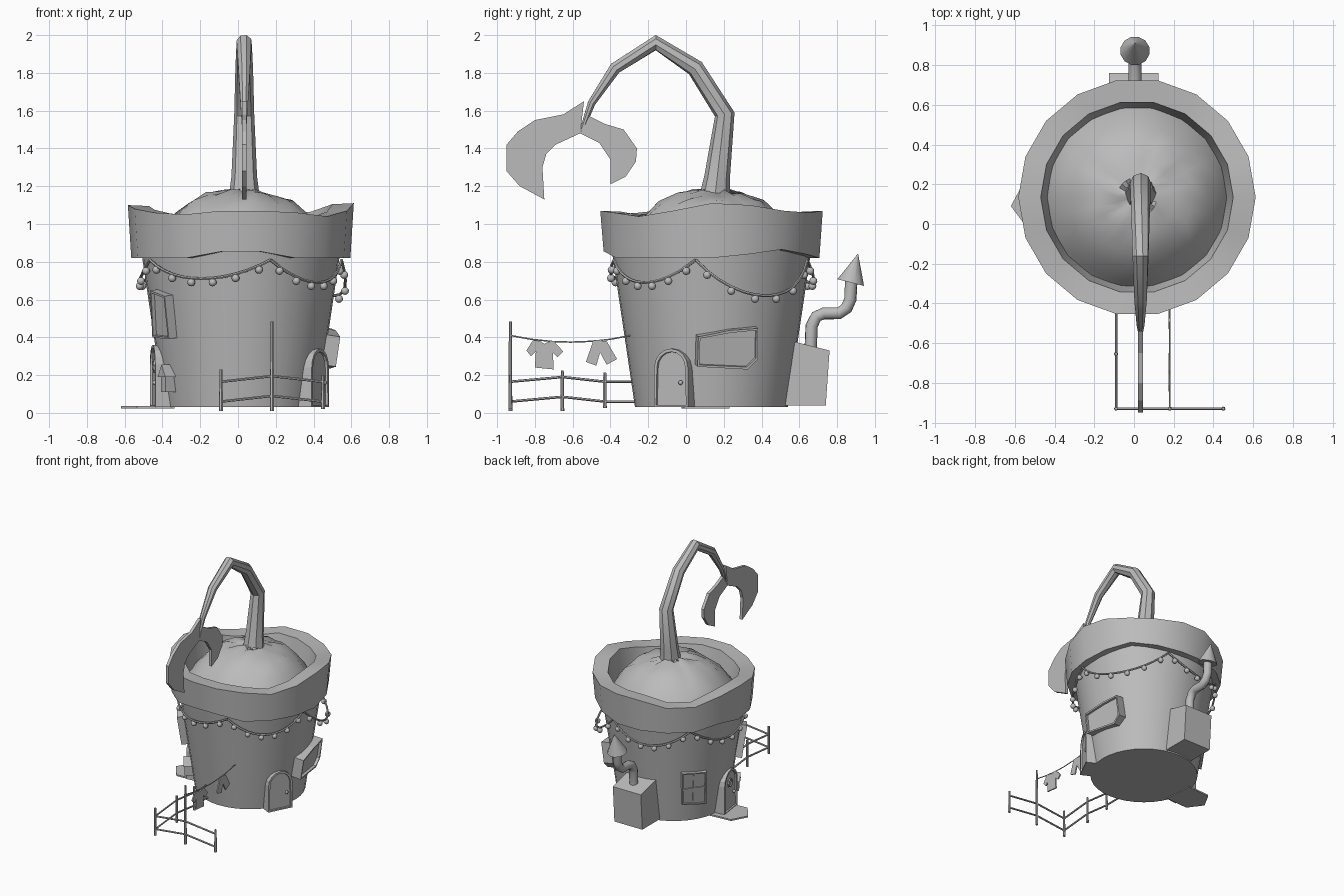
import bpy, bmesh, math, random
from math import sin, cos, pi, radians
from mathutils import Matrix, Vector

if "Cube" in bpy.data.objects:
    bpy.data.objects.remove(bpy.data.objects["Cube"])
random.seed(4)
CX, CY = 0.015, 0.135          # pot axis
SLOPE = 0.15                   # outward lean of the pot wall

clay = bpy.data.materials.new("plain grey")
clay.use_nodes = True
GREY = (0.5, 0.5, 0.5, 1)
clay.diffuse_color = GREY
clay.node_tree.nodes["Principled BSDF"].inputs["Base Color"].default_value = GREY


def finish(name, bm, smooth=None):
    bmesh.ops.recalc_face_normals(bm, faces=bm.faces)
    me = bpy.data.meshes.new(name)
    bm.to_mesh(me)
    bm.free()
    me.materials.append(clay)
    if smooth:
        me.shade_smooth()
        me.set_sharp_from_angle(angle=radians(smooth))
    ob = bpy.data.objects.new(name, me)
    bpy.context.collection.objects.link(ob)
    return ob


def loft(name, rings, smooth=None, caps=True, wrap=False):
    """Skin a list of closed rings of points."""
    bm = bmesh.new()
    vs = [[bm.verts.new(p) for p in ring] for ring in rings]
    n = len(vs[0])
    pairs = list(zip(vs, vs[1:])) + ([(vs[-1], vs[0])] if wrap else [])
    for a, b in pairs:
        for i in range(n):
            bm.faces.new((a[i], a[(i + 1) % n], b[(i + 1) % n], b[i]))
    if caps and not wrap:
        bm.faces.new(vs[0])
        bm.faces.new(vs[-1])
    return finish(name, bm, smooth)


def tube(name, pts, radii, sides=6, smooth=40):
    """Sweep a round section along a path."""
    pts = [Vector(p) for p in pts]
    if not isinstance(radii, (list, tuple)):
        radii = [radii] * len(pts)
    rings, side = [], None
    for i, p in enumerate(pts):
        t = (pts[min(i + 1, len(pts) - 1)] - pts[max(i - 1, 0)]).normalized()
        if side is None:
            side = t.orthogonal()
        side = (side - t * side.dot(t)).normalized()
        up = t.cross(side)
        rings.append([p + (side * cos(a) + up * sin(a)) * radii[i]
                      for a in (2 * pi * k / sides for k in range(sides))])
    return loft(name, rings, smooth)


def ring(r, z, n):
    return [(CX + r * cos(2 * pi * i / n), CY + r * sin(2 * pi * i / n), z) for i in range(n)]


def on_wall(az, dist, z, lean=0.0):
    """Frame on the wall: x along it, y up, z outward."""
    a = radians(az)
    m = Matrix(((-sin(a), 0, cos(a), CX + dist * cos(a)),
                (cos(a), 0, sin(a), CY + dist * sin(a)),
                (0, 1, 0, z), (0, 0, 0, 1)))
    return m @ Matrix.Rotation(lean, 4, 'X')


def plate(name, outline, back, front, m, frame=0, recess=0.015):
    """Extruded outline, with a raised frame if wanted."""
    bm = bmesh.new()
    f = bm.faces.new([bm.verts.new((x, y, front)) for x, y in outline])
    low = bmesh.ops.extrude_face_region(bm, geom=[f])["geom"]
    for v in low:
        if isinstance(v, bmesh.types.BMVert):
            v.co.z = back
    bmesh.ops.recalc_face_normals(bm, faces=bm.faces)
    top = [f for f in bm.faces if all(abs(v.co.z - front) < 1e-5 for v in f.verts)]
    if frame:
        bmesh.ops.inset_region(bm, faces=top, thickness=frame)
        bmesh.ops.inset_region(bm, faces=top, thickness=0.002, depth=-recess)
    bm.transform(m)
    return finish(name, bm)


def ball(name, p, r):
    bm = bmesh.new()
    bmesh.ops.create_uvsphere(bm, u_segments=8, v_segments=6, radius=r,
                              matrix=Matrix.Translation(p))
    return finish(name, bm, 60)


# Pot body and uneven rim
loft("pot_body", [ring(0.405, 0.03, 36), ring(0.53, 0.875, 36)], 30)
tops = [1.11, 1.10, 1.07, 1.06, 1.07, 1.07, 1.03, 1.03, 1.08,
        1.10, 1.08, 1.06, 1.05, 1.07, 1.07, 1.06, 1.04, 1.07]
raised = {2: 0.865, 1: 0.84, 3: 0.84, 13: 0.855, 14: 0.855, 8: 0.85}
N = len(tops)
lows = [raised.get(i, 0.82) for i in range(N)]


def rim_ring(r, zs):
    return [(x, y, z) for (x, y, _), z in zip(ring(r, 0, N), zs)]


loft("pot_rim", [rim_ring(0.5, lows), rim_ring(0.58, lows), rim_ring(0.598, tops),
                 rim_ring(0.485, [z - 0.005 for z in tops]),
                 rim_ring(0.45, [0.9] * N)], 28, wrap=True)

# Lumpy soil mound
soil = []
for r in (0.46, 0.43, 0.36, 0.28, 0.19, 0.1, 0.03):
    soil.append([(x, y, z + random.uniform(-0.014, 0.014)) for x, y, z in
                 ring(r, 0.955 + 0.22 * (1 - (r / 0.43) ** 3), 26)])
loft("soil", soil, 35)

# Arching stem
stem = [(0.15, 1.12, 0.085), (0.165, 1.25, 0.068), (0.205, 1.58, 0.053), (0.05, 1.825, 0.047),
        (-0.16, 1.96, 0.042), (-0.375, 1.825, 0.034), (-0.5, 1.64, 0.022), (-0.55, 1.5, 0.012)]
tube("stem", [(0.033, y, z) for y, z, r in stem], [r for y, z, r in stem], 8, 35)

# Two leaf lobes at the stem tip, lying in the side plane
side_plane = Matrix(((0, 0, 1, 0.033), (1, 0, 0, 0), (0, 1, 0, 0), (0, 0, 0, 1)))
plate("large_leaf", [(-.54, 1.65), (-.65, 1.58), (-.8, 1.55), (-.89, 1.49), (-.95, 1.42),
                     (-.95, 1.28), (-.88, 1.2), (-.75, 1.13), (-.76, 1.3), (-.74, 1.37),
                     (-.69, 1.42), (-.56, 1.48)], -0.012, 0.012, side_plane)
plate("small_leaf", [(-.56, 1.48), (-.46, 1.43), (-.4, 1.34), (-.4, 1.21), (-.32, 1.25),
                     (-.265, 1.33), (-.26, 1.4), (-.33, 1.5), (-.43, 1.53), (-.53, 1.58)],
      -0.012, 0.012, side_plane)

# Garland swags with small balls
swags = [(-153, -73, 0.10, 0.53), (-73, -9, 0.12, 0.54), (-9, 70, 0.19, 0.57),
         (70, 138, 0.12, 0.54), (138, 207, 0.12, 0.535)]
for k, (a0, a1, sag, r) in enumerate(swags):
    def hang(t):
        a = radians(a0 + (a1 - a0) * t)
        rr = 0.54 + (r - 0.54) * sin(pi * t)
        return Vector((CX + rr * cos(a), CY + rr * sin(a), 0.81 - sag * 4 * t * (1 - t)))
    tube(f"garland_cord_{k}", [hang(i / 12) for i in range(13)], 0.008)
    for i in range(6):
        ball(f"garland_ball_{k}_{i}", hang((i + 0.5) / 6) - Vector((0, 0, 0.022)), 0.021)


# Arched doors
def arch(w, h):
    return [(-w, 0), (w, 0)] + [(w * cos(i * pi / 8), h - w + w * sin(i * pi / 8))
                                for i in range(9)]


for name, az, w, h in (("side_door", -27, 0.1, 0.31), ("porch_door", 188, 0.105, 0.33)):
    m = on_wall(az, 0.4, 0.03)
    plate(name, arch(w, h), -0.1, 0.072, m, 0.016, 0.012)
    ball(name + "_knob", m @ Vector((0.055, 0.13, 0.068)), 0.012)
plate("porch_door_window", [(0.035 * cos(i * pi / 4), 0.22 + 0.035 * sin(i * pi / 4))
                            for i in range(8)], 0.05, 0.07, on_wall(188, 0.4, 0.03), 0.008, 0.008)

# Porch slab and lantern beside the door
porch = Matrix.Translation((CX, CY, 0.03)) @ Matrix.Rotation(radians(184), 4, 'Z')
plate("porch_slab", [(.36, -.12), (.56, -.12), (.637, 0), (.56, .12), (.36, .12)], -0.006, 0.006, porch)
lantern = on_wall(211, 0.45, 0.11)
plate("lantern_body", [(-.022, 0), (.022, 0), (.022, .085), (-.022, .085)], -0.05, 0.03, lantern)
plate("lantern_roof", [(-.04, .08), (.04, .08), (0, .145)], -0.05, 0.04, lantern)

# Crooked windows
lean = math.atan(SLOPE)
plate("side_window", [(-.16, -.1), (.11, -.115), (.165, -.06), (.16, .105), (.01, .095), (-.16, .06)],
      -0.06, 0.045, on_wall(10, 0.453, 0.35, lean), 0.014, 0.02)
plate("front_window", [(-.085, -.12), (.075, -.13), (.085, .1), (-.05, .13)],
      -0.05, 0.045, on_wall(213, 0.477, 0.525, lean), 0.014, 0.02)
back = on_wall(144, 0.45, 0.31, lean)
plate("back_window", [(-.085, -.13), (.1, -.15), (.09, .13), (-.1, .145)], -0.05, 0.015, back, 0.014, 0.01)
plate("back_window_upright", [(-.006, -.135), (.006, -.135), (.002, .135), (-.01, .135)], 0, 0.012, back)
plate("back_window_bar", [(-.09, -.008), (.09, -.008), (.09, .006), (-.09, .006)], 0, 0.012, back)

# Stove box, bent chimney pipe and pointed cap
plate("stove_box", [(.44, .04), (.74, .04), (.76, .33), (.5, .395)], -0.16, 0.09, side_plane)
pipe = [(.66, .34), (.665, .46), (.69, .51), (.73, .527), (.81, .527), (.85, .555), (.87, .6), (.875, .7)]
tube("chimney_pipe", [(0.005, y, z) for y, z in pipe], 0.033, 10, 50)
tube("chimney_cap", [(0.005, .872, .69), (0.005, .91, .84)], [0.075, 0.002], 12, 40)


# Fence of posts and sagging rails
FX, FY = -0.09, -0.93
posts = [(0.45, FY, 0.02, 0.2), (FX, FY, 0.01, 0.23), (FX, -0.655, 0.01, 0.225), (FX, -0.43, 0.025, 0.215)]
for i, (x, y, z0, z1) in enumerate(posts):
    tube(f"fence_post_{i}", [(x, y, z0), (x, y, z1)], [0.011, 0.008])
for name, z in (("lower", 0.06), ("upper", 0.165)):
    path = [(0.45, FY, z), (0.18, FY, z + .03), (FX, FY, z), (FX, -.655, z + .025),
            (FX, -.43, z), (FX, -.24, z)]
    for i, (p, q) in enumerate(zip(path, path[1:])):
        tube(f"fence_{name}_rail_{i}", [p, q], 0.007)

# Clothes line with a shirt and shorts
LX = 0.18
tube("line_pole", [(LX, FY, 0.01), (LX, FY, 0.485)], [0.011, 0.008])
tube("clothes_line", [(LX, y, 0.375 + 0.035 * ((y + .61) / .32) ** 2)
                      for y in (-.93, -.82, -.71, -.61, -.5, -.4, -.27)], 0.004, 5)
hung = Matrix.Translation((LX - 0.033, 0, 0)) @ side_plane
plate("shirt", [(-.8, .24), (-.7, .23), (-.705, .32), (-.68, .295), (-.65, .325), (-.7, .38),
                (-.73, .375), (-.75, .365), (-.77, .38), (-.81, .385), (-.845, .33), (-.82, .3),
                (-.795, .325)], -0.005, 0.005, hung)
plate("shorts", [(-.53, .27), (-.475, .25), (-.455, .32), (-.42, .255), (-.365, .285),
                 (-.42, .38), (-.49, .385)], -0.005, 0.005, hung)
